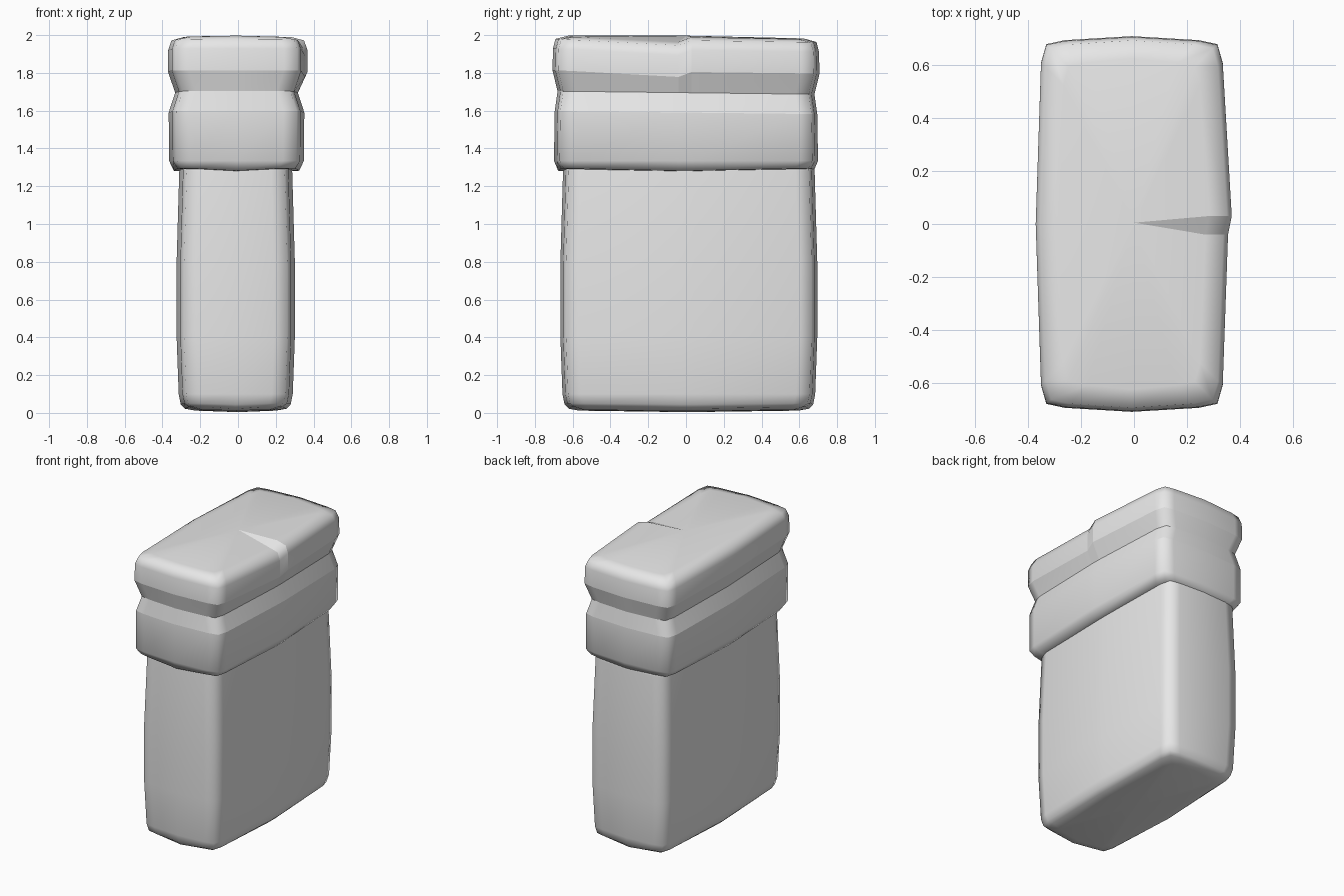
import bpy
import bmesh

cube = bpy.data.objects.get("Cube")
if cube:
    bpy.data.objects.remove(cube, do_unlink=True)

grey = bpy.data.materials.new("light grey")
grey.use_nodes = True
grey.diffuse_color = (0.8, 0.8, 0.8, 1)
grey.node_tree.nodes["Principled BSDF"].inputs["Base Color"].default_value = (0.8, 0.8, 0.8, 1)


def ring(hx, hy):
    """Bulged, chamfered rectangle, counter-clockwise: (x, y, is_corner)."""
    quad = [(hx - 0.02, hy - 0.1), (hx - 0.04, hy - 0.03), (hx - 0.11, hy - 0.015)]
    pts = [(hx, -0.04, 0), (hx, 0.03, 0)]
    pts += [(x, y, 1) for x, y in quad] + [(0, hy, 0)]
    pts += [(-x, y, 1) for x, y in reversed(quad)] + [(-hx, 0, 0)]
    pts += [(-x, -y, 1) for x, y in quad] + [(0, -hy, 0)]
    pts += [(x, -y, 1) for x, y in reversed(quad)]
    return pts


def loft(name, half, centre, rows, ends, warp=None):
    """Rows are (z, inset x, inset y, corner lift, sharp); ends are the pole heights."""
    bm = bmesh.new()
    loops = []
    for z, ix, iy, lift, sharp in rows:
        loop = []
        for x, y, corner in ring(half[0] - ix, half[1] - iy):
            p = (x + centre[0], y + centre[1], z + lift * corner)
            loop.append(bm.verts.new(warp(*p) if warp else p))
        loops.append(loop)
    n = len(loops[0])
    for a, b in zip(loops, loops[1:]):
        for i in range(n):
            j = (i + 1) % n
            bm.faces.new((a[i], a[j], b[j], b[i]))
    # Close both ends with fans
    for loop, z in zip((loops[0], loops[-1]), ends):
        pole = bm.verts.new((0, 0.005, z))
        for i in range(n):
            bm.faces.new((loop[i], loop[(i + 1) % n], pole))
    bmesh.ops.recalc_face_normals(bm, faces=bm.faces)
    for f in bm.faces:
        f.smooth = True
    # Crisp crease lines
    for row, loop in zip(rows, loops):
        if row[4]:
            for i in range(n):
                bm.edges.get((loop[i], loop[(i + 1) % n])).smooth = False
    # Crisp sides of the notch
    if warp:
        for a, b in zip(loops[4:], loops[5:]):
            for i in (0, 1):
                bm.edges.get((a[i], b[i])).smooth = False
        for i in (0, 1):
            bm.edges.get((loops[-1][i], pole)).smooth = False
    mesh = bpy.data.meshes.new(name)
    bm.to_mesh(mesh)
    bm.free()
    mesh.materials.append(grey)
    obj = bpy.data.objects.new(name, mesh)
    bpy.context.collection.objects.link(obj)
    return obj


def cap_warp(x, y, z):
    """Tilt the upper cap backwards and sink the right edge ahead of the notch."""
    if z > 1.5:
        z -= 0.012 * y
    if z > 1.75:
        side = max(0, min(1, x / 0.25))
        if y < 0:
            z -= 0.027 * side * max(0, min(1, (y + 0.65) / 0.6))
        elif 0 < y < 0.1 and x > 0.2:
            x += 0.014
    return x, y, z


# Tall lower body
loft("body", (0.313, 0.68), (-0.012, 0.015), [
    (0.012, 0.1, 0.1, 0.003, False),
    (0.022, 0.045, 0.045, 0.01, False),
    (0.045, 0.022, 0.022, 0.005, False),
    (0.1, 0.011, 0.011, 0, False),
    (0.4, 0, 0, 0, False),
    (0.8, 0, 0, 0, False),
    (1.28, 0.014, 0.014, 0, False),
    (1.33, 0.018, 0.018, 0, False)], (0.004, 1.33))

# Overhanging cap with a pinched waist and a notch in its right edge
loft("cap", (0.362, 0.707), (-0.008, 0), [
    (1.28, 0.085, 0.085, 0.008, False),
    (1.282, 0.03, 0.03, 0.012, False),
    (1.335, 0.005, 0.008, 0, False),
    (1.59, 0.003, 0.012, 0, True),
    (1.695, 0.037, 0.027, 0, True),
    (1.805, 0, 0, 0, True),
    (1.92, 0, 0.003, 0, False),
    (1.972, 0.018, 0.016, -0.002, False),
    (1.99, 0.085, 0.085, -0.004, False)], (1.3, 1.997), cap_warp)
